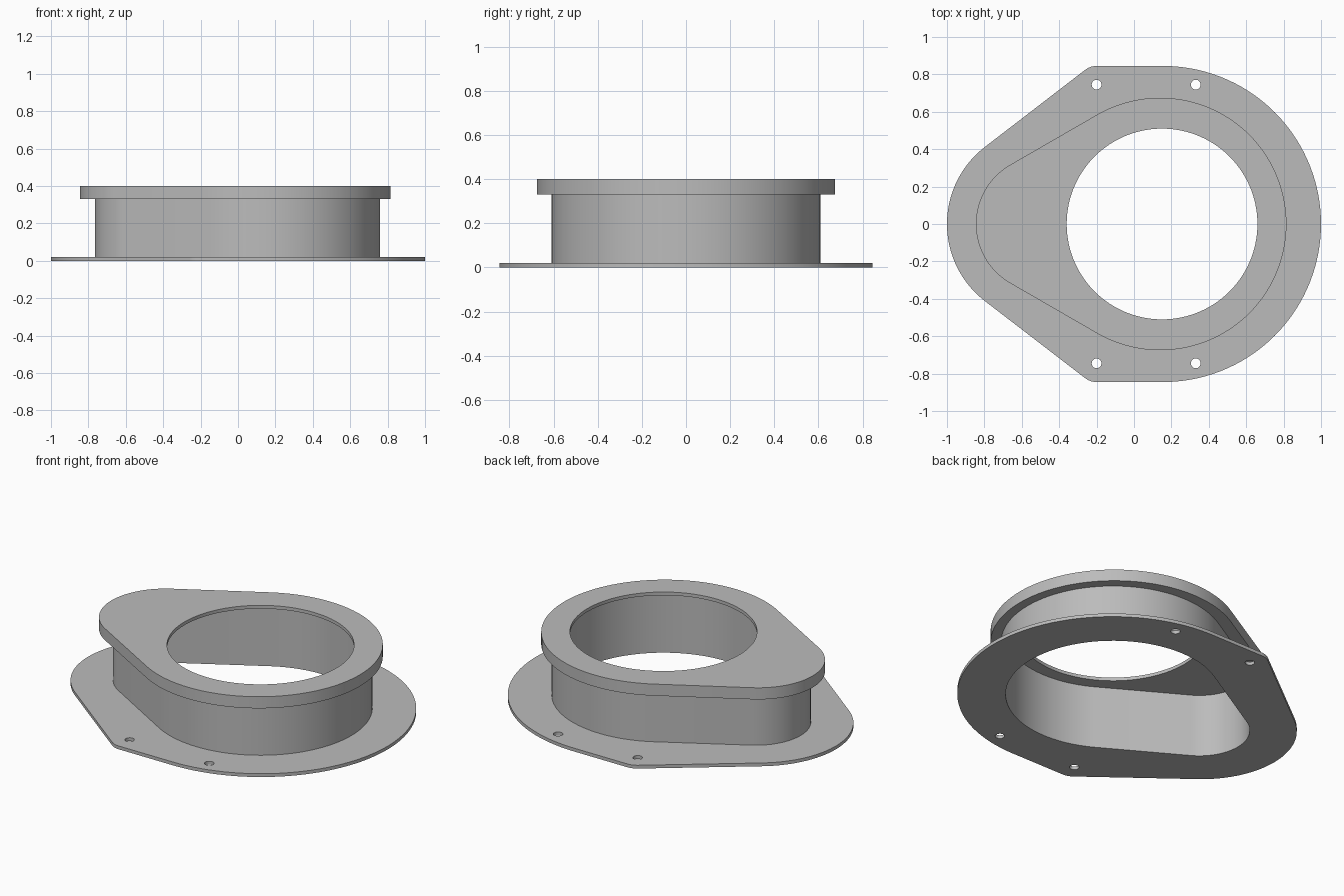
import bpy, bmesh
from math import sin, cos, pi, radians, asin

if "Cube" in bpy.data.objects:
    bpy.data.objects.remove(bpy.data.objects["Cube"], do_unlink=True)

grey = bpy.data.materials.new("plain grey")
grey.use_nodes = True
colour = (0.5, 0.5, 0.5, 1)
grey.diffuse_color = colour
grey.node_tree.nodes["Principled BSDF"].inputs["Base Color"].default_value = colour


def arc(cx, cy, r, start, end):
    """Points along an arc, about one every three degrees."""
    n = max(4, round(abs(end - start) / radians(3)))
    angles = [start + (end - start) * i / n for i in range(n + 1)]
    return [(cx + r * cos(a), cy + r * sin(a)) for a in angles]


def mirrored(half):
    """Close a +y half outline, running from +x to -x, across the x axis."""
    return half + [(x, -y) for x, y in half[-2:0:-1]]


def teardrop(big_x, big_r, small_x, small_r):
    """Large and small circles joined by their outer tangents."""
    tangent = pi / 2 + asin((big_r - small_r) / (big_x - small_x))
    return mirrored(arc(big_x, 0, big_r, 0, tangent) + arc(small_x, 0, small_r, tangent, pi))


def circle(x, y, r):
    return arc(x, y, r, 0, 2 * pi)[:-1]


def slab(name, outlines, bottom, top):
    """Fill the first outline, leave the others open, and extrude in z."""
    curve = bpy.data.curves.new(name, 'CURVE')
    curve.dimensions = '2D'
    curve.fill_mode = 'BOTH'
    curve.extrude = (top - bottom) / 2
    for points in outlines:
        spline = curve.splines.new('POLY')
        spline.points.add(len(points) - 1)
        for p, (x, y) in zip(spline.points, points):
            p.co = (x, y, 0, 1)
        spline.use_cyclic_u = True
    helper = bpy.data.objects.new(name + " outline", curve)
    bpy.context.collection.objects.link(helper)
    bpy.context.view_layer.update()
    mesh = bpy.data.meshes.new_from_object(
        helper.evaluated_get(bpy.context.evaluated_depsgraph_get()))
    bpy.data.objects.remove(helper, do_unlink=True)

    bm = bmesh.new()
    bm.from_mesh(mesh)
    bmesh.ops.remove_doubles(bm, verts=bm.verts, dist=0.0002)
    bmesh.ops.recalc_face_normals(bm, faces=bm.faces)
    bmesh.ops.translate(bm, verts=bm.verts, vec=(0, 0, (bottom + top) / 2))
    bm.to_mesh(mesh)
    bm.free()
    mesh.materials.clear()
    mesh.materials.append(grey)
    obj = bpy.data.objects.new(name, mesh)
    bpy.context.collection.objects.link(obj)
    bpy.ops.object.select_all(action='DESELECT')
    bpy.context.view_layer.objects.active = obj
    obj.select_set(True)
    bpy.ops.object.shade_smooth_by_angle(angle=radians(30))
    return obj


# Shared outlines
wall_outer = teardrop(0.15, 0.61, -0.465, 0.30)
wall_inner = teardrop(0.15, 0.585, -0.465, 0.275)
cap_outer = teardrop(0.14, 0.675, -0.48, 0.365)

# Base flange: large arc, flat shoulder, rounded corner, small end arc
slope = radians(127.2)
flange = mirrored(arc(0.155, 0, 0.845, 0, pi / 2)
                  + arc(-0.2, 0.745, 0.1, pi / 2, slope)
                  + arc(-0.48, 0, 0.52, slope, pi))
screw_holes = [circle(x, y, 0.026) for x in (-0.2, 0.33) for y in (-0.745, 0.745)]
slab("base_flange", [flange, wall_inner] + screw_holes, 0, 0.02)

# Thin upright wall
slab("collar_wall", [wall_outer, wall_inner], 0.02, 0.33)

# Overhanging rim and the top plate with its round opening
slab("cap_rim", [cap_outer, wall_inner], 0.33, 0.38)
slab("top_plate", [cap_outer, circle(0.15, 0, 0.51)], 0.38, 0.40)
